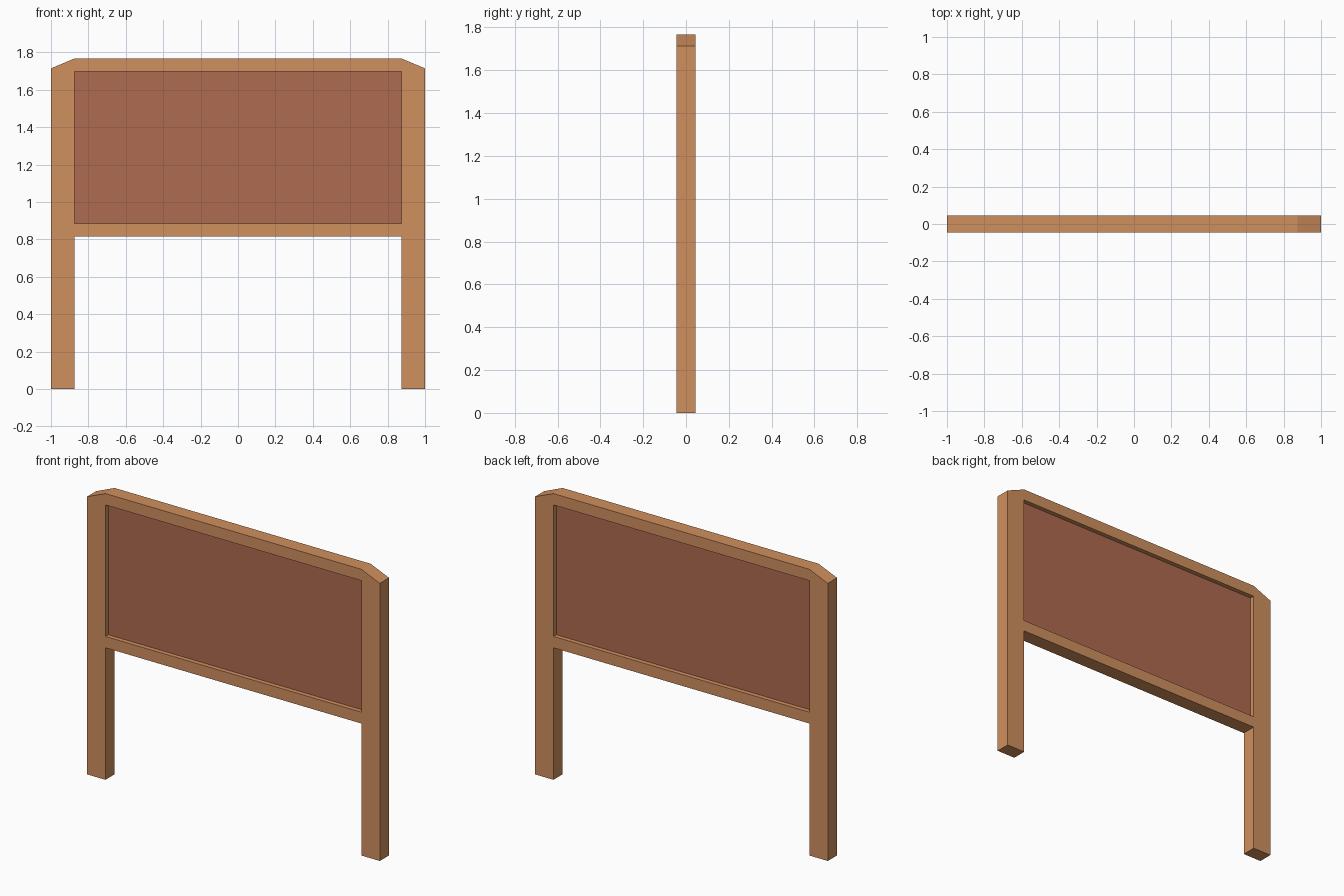
import bpy
import bmesh

if "Cube" in bpy.data.objects:
    bpy.data.objects.remove(bpy.data.objects["Cube"], do_unlink=True)

DEPTH = 0.09
OUTER, INNER = 1.0, 0.874
RAIL_LOW, PANEL_LOW = 0.815, 0.885
PANEL_HIGH, TOP, SHOULDER = 1.697, 1.767, 1.714


def make_material(name, color):
    mat = bpy.data.materials.new(name)
    mat.use_nodes = True
    mat.diffuse_color = color
    mat.node_tree.nodes["Principled BSDF"].inputs["Base Color"].default_value = color
    return mat


def make_board(name, polygons, thickness, mat):
    """Join flat polygons in the xz plane and thicken them evenly about y = 0."""
    bm = bmesh.new()
    for poly in polygons:
        bm.faces.new([bm.verts.new((x, 0, z)) for x, z in poly])
    bmesh.ops.remove_doubles(bm, verts=bm.verts, dist=0.0001)
    bmesh.ops.recalc_face_normals(bm, faces=bm.faces)
    mesh = bpy.data.meshes.new(name)
    bm.to_mesh(mesh)
    bm.free()
    mesh.materials.append(mat)
    obj = bpy.data.objects.new(name, mesh)
    bpy.context.collection.objects.link(obj)
    solid = obj.modifiers.new("Thickness", 'SOLIDIFY')
    solid.thickness = thickness
    solid.offset = 0
    return obj


def rectangle(half_width, low, high):
    return [(-half_width, low), (half_width, low), (half_width, high), (-half_width, high)]


frame_wood = make_material("frame wood", (0.63, 0.277, 0.111, 1))
panel_wood = make_material("panel wood", (0.425, 0.145, 0.079, 1))

# Frame: two posts with sloped shoulders, joined by an upper and a lower rail
post = [(OUTER, 0), (OUTER, SHOULDER), (INNER, TOP), (INNER, PANEL_HIGH),
        (INNER, PANEL_LOW), (INNER, RAIL_LOW), (INNER, 0)]
mirrored_post = [(-x, z) for x, z in reversed(post)]
rails = [rectangle(INNER, RAIL_LOW, PANEL_LOW), rectangle(INNER, PANEL_HIGH, TOP)]
make_board("frame", [post, mirrored_post] + rails, DEPTH, frame_wood)

# Recessed panel, its edges seated inside the frame
seat = 0.02
make_board("panel", [rectangle(INNER + seat, PANEL_LOW - seat, PANEL_HIGH + seat)],
           0.034, panel_wood)
